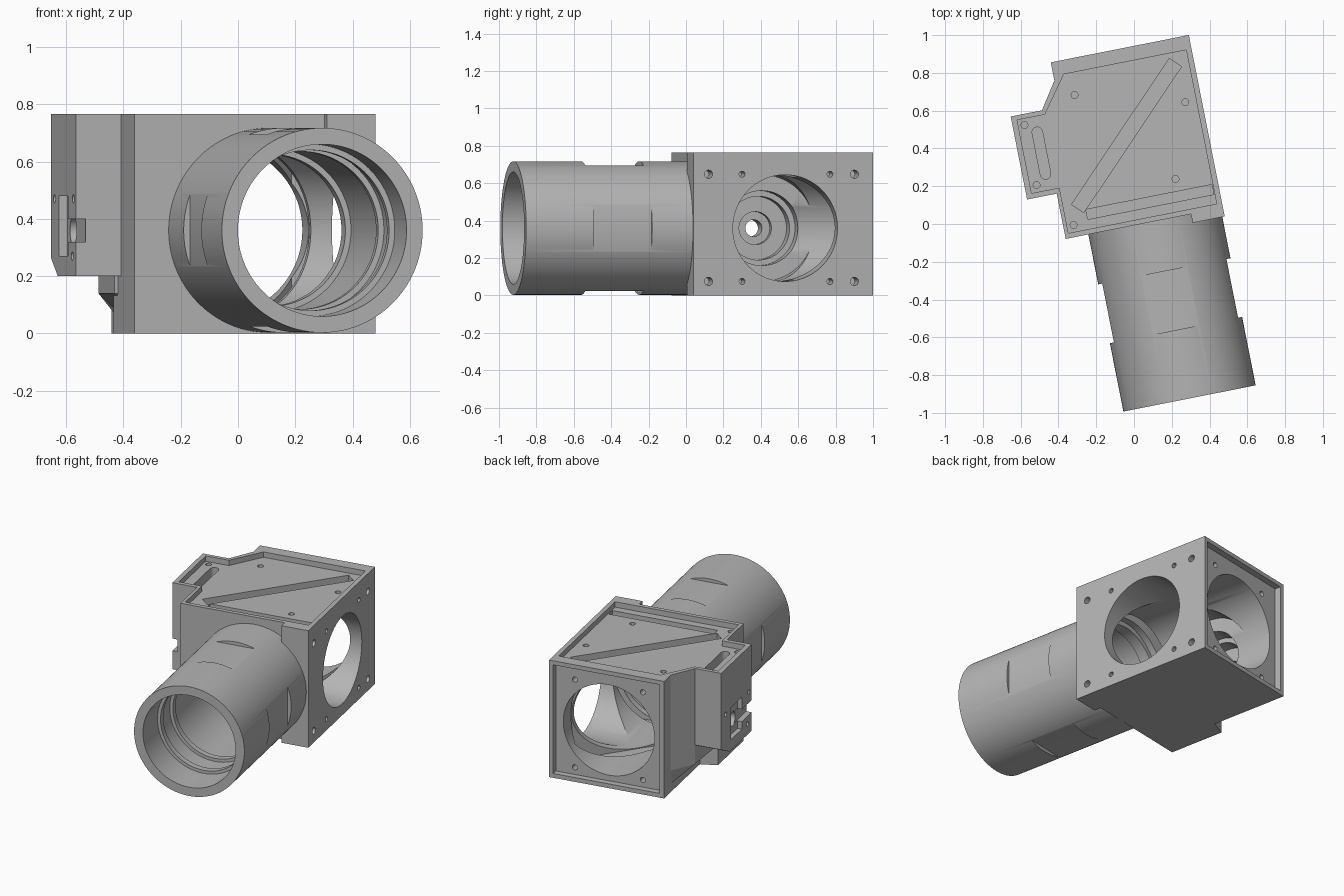
import bpy, bmesh, math
from mathutils import Vector, Matrix

cube = bpy.data.objects.get("Cube")
if cube:
    bpy.data.objects.remove(cube, do_unlink=True)

TURN = math.radians(11.2)       # whole assembly is yawed
H = 0.765                       # housing height
AX, AZ = 0.109, 0.36            # main bore axis
CY = 0.446                      # cross bore axis
FRONT, BACK, RIGHT = -0.007, 0.925, 0.479

gray = bpy.data.materials.new("machined gray")
gray.use_nodes = True
gray.diffuse_color = (0.46, 0.46, 0.46, 1)
gray.node_tree.nodes["Principled BSDF"].inputs["Base Color"].default_value = (0.46, 0.46, 0.46, 1)


def finish(bm, name):
    bmesh.ops.recalc_face_normals(bm, faces=bm.faces[:])
    me = bpy.data.meshes.new(name)
    bm.to_mesh(me)
    bm.free()
    me.materials.append(gray)
    ob = bpy.data.objects.new(name, me)
    bpy.context.collection.objects.link(ob)
    return ob


def skin(rings, name):
    """Closed solid through rings of equal point count."""
    bm = bmesh.new()
    loops = [[bm.verts.new(p) for p in ring] for ring in rings]
    n = len(loops[0])
    for a, b in zip(loops, loops[1:]):
        for i in range(n):
            j = (i + 1) % n
            bm.faces.new((a[i], a[j], b[j], b[i]))
    bm.faces.new(loops[0])
    bm.faces.new(loops[-1])
    return finish(bm, name)


def prism(poly, z0, z1, name="cutter", top=None):
    return skin([[(x, y, z0) for x, y in poly], [(x, y, z1) for x, y in top or poly]], name)


def box(x0, x1, y0, y1, z0, z1, name="cutter"):
    return prism([(x0, y0), (x1, y0), (x1, y1), (x0, y1)], z0, z1, name)


def lathe(origin, axis, profile, name="cutter", seg=96):
    """Solid of revolution; profile is (distance along axis, radius)."""
    rot = Vector(axis).to_track_quat('Z', 'Y').to_matrix()
    rings = []
    for t, r in profile:
        angles = [2 * math.pi * (i + 0.5) / seg for i in range(seg)]
        rings.append([Vector(origin) + rot @ Vector((r * math.cos(a), r * math.sin(a), t)) for a in angles])
    return skin(rings, name)


def hole(origin, axis, r, depth=0.1):
    return lathe(origin, axis, [(-0.03, r), (depth, r)], seg=20)


def slot(cx, cy, length, width, angle, z0, steps):
    """Slot with square (1 step) or round ends, open to the top."""
    pts, r = [], width / 2
    if steps == 1:
        pts = [(s * length / 2, t * r) for s, t in ((1, -1), (1, 1), (-1, 1), (-1, -1))]
    else:
        for s in (1, -1):
            for i in range(steps + 1):
                a = math.pi * (i / steps - 0.5)
                pts.append((s * (length / 2 - r + r * math.cos(a)), s * r * math.sin(a)))
    c, s = math.cos(angle), math.sin(angle)
    return prism([(cx + x * c - y * s, cy + x * s + y * c) for x, y in pts], z0, H + 0.1)


def boolean(target, tool, op='DIFFERENCE'):
    mod = target.modifiers.new("cut", 'BOOLEAN')
    mod.operation, mod.object, mod.solver = op, tool, 'EXACT'
    bpy.context.view_layer.objects.active = target
    bpy.ops.object.modifier_apply(modifier=mod.name)
    bpy.data.objects.remove(tool, do_unlink=True)


def main_bore():
    # stepped bore with two retaining ridges and an aperture
    steps = [(-1.1, 0.30), (-0.75, 0.30), (-0.75, 0.28), (-0.71, 0.28), (-0.71, 0.295),
             (-0.58, 0.295), (-0.58, 0.275), (-0.54, 0.275), (-0.54, 0.285), (-0.04, 0.285),
             (-0.04, 0.265), (0.03, 0.265), (0.03, 0.295), (1.1, 0.295)]
    return lathe((AX, 0, AZ), (0, 1, 0), steps)


# Housing: main block, side shoulder with chamfered underside, side bracket
housing = prism([(RIGHT, BACK), (-0.266, BACK), (-0.266, 0.4), (-0.37, 0.37),
                 (-0.37, FRONT), (RIGHT, FRONT)], 0, H, "housing")
shoulder = [(-0.2, 0.2), (-0.2, 0.8), (-0.266, 0.827), (-0.36, 0.687), (-0.38, 0.3), (-0.3, 0.2)]
inner = [(-0.2, 0.2), (-0.2, 0.8), (-0.262, 0.82), (-0.262, 0.687), (-0.262, 0.3), (-0.24, 0.2)]
bracket = [(-0.3, 0.237), (-0.3, 0.685), (-0.53, 0.685), (-0.53, 0.237)]
bracket_low = [(-0.3, 0.237), (-0.3, 0.56), (-0.53, 0.56), (-0.53, 0.237)]
for part in (prism(shoulder, 0.14, H), prism(inner, 0.05, 0.14, top=shoulder),
             prism(bracket, 0.265, H), prism(bracket_low, 0.2, 0.265, top=bracket),
             box(0.306, RIGHT, -0.054, 0.1, 0, H)):
    boolean(housing, part, 'UNION')

# Lid recess and slots in the top
lid = [(0.45, 0.85), (0.45, 0.02), (-0.35, 0.02), (-0.35, 0.265),
       (-0.5, 0.265), (-0.5, 0.66), (-0.35, 0.66), (-0.21, 0.85)]
cutters = [prism(lid, H - 0.035, H + 0.1),
           slot(0.0525, 0.4675, 0.93, 0.078, math.radians(45), 0.06, 1),
           slot(0.105, 0.098, 0.68, 0.053, 0, 0.06, 1),
           slot(-0.408, 0.463, 0.28, 0.055, math.pi / 2, 0.6, 8)]
for x, y in ((-0.176, 0.731), (0.392, 0.58), (0.262, 0.191), (-0.315, 0.057),
             (-0.467, 0.627), (-0.466, 0.302)):
    cutters.append(hole((x, y, H - 0.035), (0, 0, -1), 0.018))

# Main bore, stepped cross bore and rear recess
cutters.append(main_bore())
cross = [(-0.1, 0.285), (0.64, 0.285), (0.64, 0.2), (0.74, 0.2), (0.74, 0.17),
         (0.825, 0.17), (0.825, 0.088), (0.87, 0.088), (0.87, 0.045), (1.2, 0.045)]
cutters.append(lathe((RIGHT, CY, AZ), (-1, 0, 0), cross))
cutters.append(box(-0.238, 0.452, BACK - 0.04, BACK + 0.1, 0.028, 0.738))

# Screw holes on the right and rear faces
for z in (0.075, 0.648):
    for y, r in ((0.028, 0.022), (0.823, 0.022), (0.211, 0.016), (0.69, 0.016)):
        cutters.append(hole((RIGHT, y, z), (-1, 0, 0), r))
    for s in (-1, 1):
        cutters.append(hole((AX + s * 0.22, BACK - 0.04, z), (0, -1, 0), 0.017))

# Connector pocket on the bracket
cutters.append(box(-0.6, -0.5, 0.38, 0.54, 0.27, 0.48))
cutters.append(box(-0.6, -0.495, 0.15, 0.46, 0.32, 0.40))
for y, z in ((0.62, 0.47), (0.28, 0.47), (0.3, 0.27)):
    cutters.append(hole((-0.53, y, z), (1, 0, 0), 0.015, 0.06))
for c in cutters:
    boolean(housing, c)

# Tube with four wrench flats
tube = lathe((AX, 0, AZ), (0, 1, 0), [(-0.963, 0.357), (FRONT, 0.357)], "lens_tube", 128)
near, far = 0.335, 0.5
for s in (-1, 1):
    a, b = sorted((s * near, s * far))
    boolean(tube, box(AX + a, AX + b, -0.594, -0.277, AZ - 0.2, AZ + 0.2))
    boolean(tube, box(AX - 0.2, AX + 0.2, -0.594, -0.277, AZ + a, AZ + b))
boolean(tube, main_bore())

# Yaw the assembly and shade
bpy.ops.object.select_all(action='DESELECT')
for ob in (housing, tube):
    ob.data.transform(Matrix.Rotation(TURN, 4, 'Z'))
    ob.data.materials.clear()
    ob.data.materials.append(gray)
    ob.select_set(True)
bpy.context.view_layer.objects.active = housing
bpy.ops.object.shade_smooth_by_angle(angle=math.radians(25))
